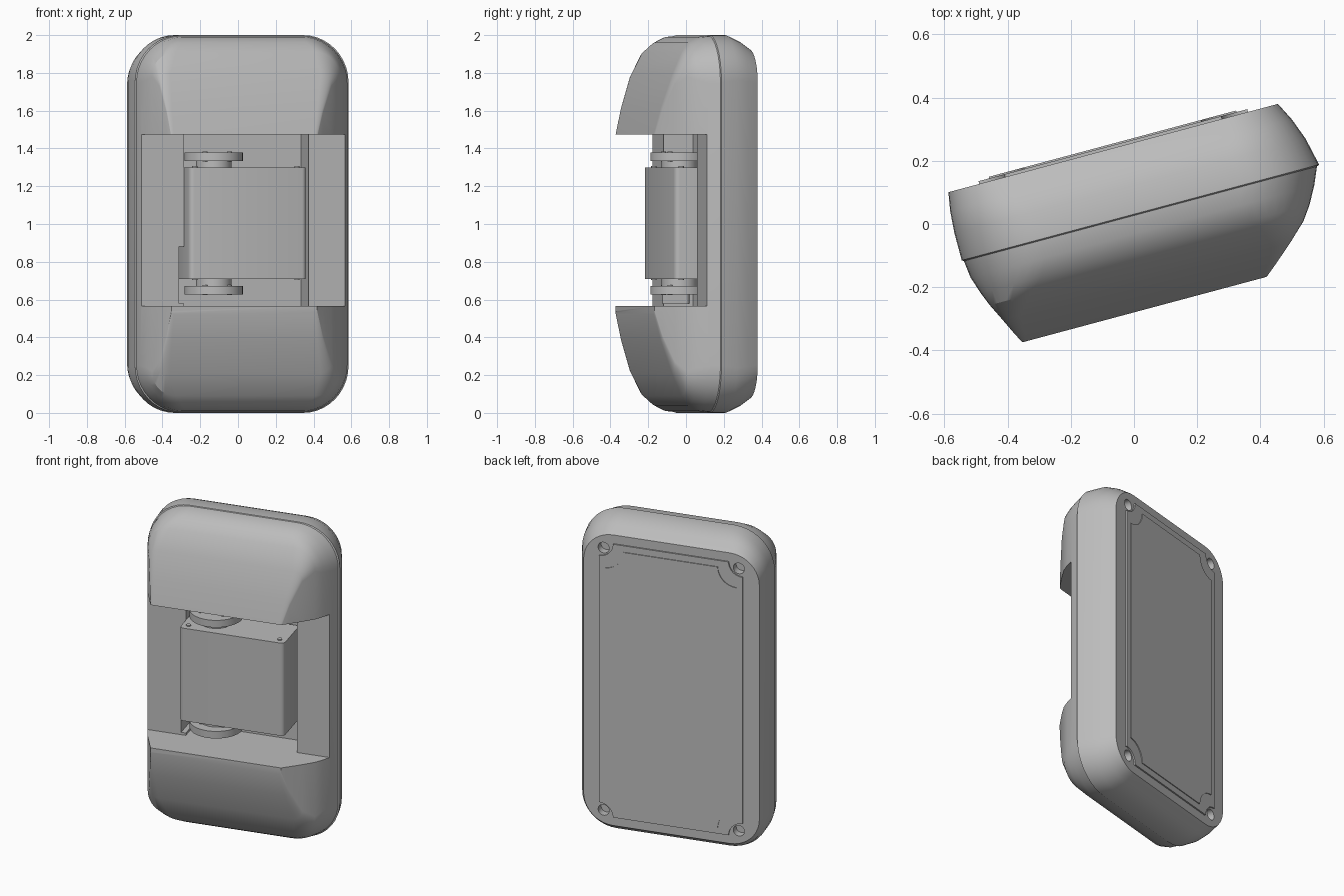
import bpy, bmesh, math
from mathutils import Matrix, Vector

if "Cube" in bpy.data.objects:
    bpy.data.objects.remove(bpy.data.objects["Cube"])

GREY = bpy.data.materials.new("plain grey")
GREY.use_nodes = True
GREY.diffuse_color = (0.5, 0.5, 0.5, 1)
GREY.node_tree.nodes["Principled BSDF"].inputs["Base Color"].default_value = (0.5, 0.5, 0.5, 1)
TURN = Matrix.Rotation(math.radians(15), 4, 'Z')
parts = []


def finish(bm, name, part=True):
    bmesh.ops.recalc_face_normals(bm, faces=bm.faces[:])
    mesh = bpy.data.meshes.new(name)
    bm.to_mesh(mesh)
    bm.free()
    mesh.materials.append(GREY)
    obj = bpy.data.objects.new(name, mesh)
    bpy.context.collection.objects.link(obj)
    obj.hide_render = not part
    if part:
        parts.append(obj)
    return obj


def box(name, lo, hi, bevel=0, part=True):
    bm = bmesh.new()
    bmesh.ops.create_cube(bm, size=1)
    for v in bm.verts:
        v.co = Vector([lo[i] + (v.co[i] + 0.5) * (hi[i] - lo[i]) for i in range(3)])
    if bevel:
        upright = [e for e in bm.edges if abs(e.verts[0].co.z - e.verts[1].co.z) > 0.01]
        bmesh.ops.bevel(bm, geom=upright, offset=bevel, segments=4, profile=0.5, affect='EDGES')
    return finish(bm, name, part)


def disc(name, centre, radius, depth, axis='Z', part=True):
    bm = bmesh.new()
    bmesh.ops.create_cone(bm, cap_ends=True, segments=40, radius1=radius, radius2=radius, depth=depth)
    if axis == 'Y':
        bm.transform(Matrix.Rotation(math.pi / 2, 4, 'X'))
    bm.transform(Matrix.Translation(centre))
    return finish(bm, name, part)


def cut(obj, cutters):
    # Apply boolean cuts, then drop the cutters
    for c in cutters:
        m = obj.modifiers.new("cut", 'BOOLEAN')
        m.operation, m.solver, m.object = 'DIFFERENCE', 'EXACT', c
    bpy.context.view_layer.update()
    result = bpy.data.meshes.new_from_object(obj.evaluated_get(bpy.context.evaluated_depsgraph_get()))
    obj.modifiers.clear()
    obj.data = result
    for c in cutters:
        bpy.data.objects.remove(c)


def rounded_ring(bm, y, left, right, half, radius, steps=10):
    ring = []
    corners = [(right, 1, 1), (left, -1, 1), (left, -1, -1), (right, 1, -1)]
    for q, (x, sx, sz) in enumerate(corners):
        for i in range(steps + 1):
            a = math.pi / 2 * (q + i / steps)
            ring.append(bm.verts.new((x - sx * radius + radius * math.cos(a), y,
                                      1 + sz * (half - radius) + radius * math.sin(a))))
    return ring


# Housing: rounded rectangles lofted from back to front, with a seam step
RINGS = [(.249, -.541, .538, .925, .18), (.19, -.551, .568, .967, .21),
         (.12, -.556, .594, 1, .24), (.03, -.556, .614, 1, .25),
         (.026, -.55, .606, .996, .25), (-.03, -.543, .582, .99, .24),
         (-.085, -.525, .552, .96, .2), (-.13, -.507, .52, .91, .13),
         (-.185, -.48, .462, .79, .06), (-.237, -.455, .402, .62, .03),
         (-.27, -.438, .362, .475, .015)]
bm = bmesh.new()
loops = [rounded_ring(bm, *r) for r in RINGS]
n = len(loops[0])
for a, b in zip(loops, loops[1:]):
    for i in range(n):
        bm.faces.new((a[i], a[(i + 1) % n], b[(i + 1) % n], b[i]))
bm.faces.new(loops[0])
bm.faces.new(loops[-1])
housing = finish(bm, "housing")

# Front opening, motor pocket, cable notch and screw holes
cutters = [box("opening_cutter", (-1, -1, .565), (1, -.04, 1.475), part=False),
           box("pocket_cutter", (-.306, -.2, .565), (.377, .12, 1.475), part=False),
           box("notch_cutter", (-.335, -.2, .58), (-.29, .1, .88), part=False)]
SCREWS = [(sx * .415, 1 + sz * .835) for sx in (-1, 1) for sz in (-1, 1)]
for x, z in SCREWS:
    cutters.append(disc("screw_hole_cutter", (x, .25, z), .034, .1, 'Y', False))
cut(housing, cutters)


# Back lid: stepped plates with concave corners around the screws
def notched_plate(name, half_w, half_h, notch, y0, y1):
    bm = bmesh.new()
    outline = []
    for q, (sx, sz) in enumerate([(1, 1), (-1, 1), (-1, -1), (1, -1)]):
        cx, cz = sx * half_w, 1 + sz * half_h
        for i in range(13):
            a = math.pi / 2 * (q - i / 12) + 1.5 * math.pi
            outline.append(bm.verts.new((cx + notch * math.cos(a), y0, cz + notch * math.sin(a))))
    face = bm.faces.new(outline)
    out = bmesh.ops.extrude_face_region(bm, geom=[face])["geom"]
    for v in out:
        if isinstance(v, bmesh.types.BMVert):
            v.co.y = y1
    return finish(bm, name)


notched_plate("lid_frame", .44, .87, .085, .24, .258)
notched_plate("lid_panel", .405, .83, .115, .25, .263)

# Motor block with small screws on its top and bottom
box("motor_block", (-.305, -.15, .71), (.337, .11, 1.3), .025)
for x in (-.265, .295):
    for z in (.71, 1.3):
        disc("motor_screw", (x, -.105, z), .014, .012)

# Output horns above and below the motor
for side, shaft_z, horn_z in (("upper", 1.318, 1.357), ("lower", .69, .65)):
    disc(side + "_shaft", (-.133, 0, shaft_z), .095, .045)
    disc(side + "_horn", (-.133, 0, horn_z), .155, .045)
    for x in (-.2, -.066):
        disc(side + "_horn_screw", (x, -.07, horn_z), .013, .053)

# Shading and final turn about the upright axis
for obj in parts:
    bpy.ops.object.select_all(action='DESELECT')
    obj.select_set(True)
    bpy.context.view_layer.objects.active = obj
    bpy.ops.object.shade_smooth_by_angle(angle=math.radians(28))
    obj.data.transform(TURN)
